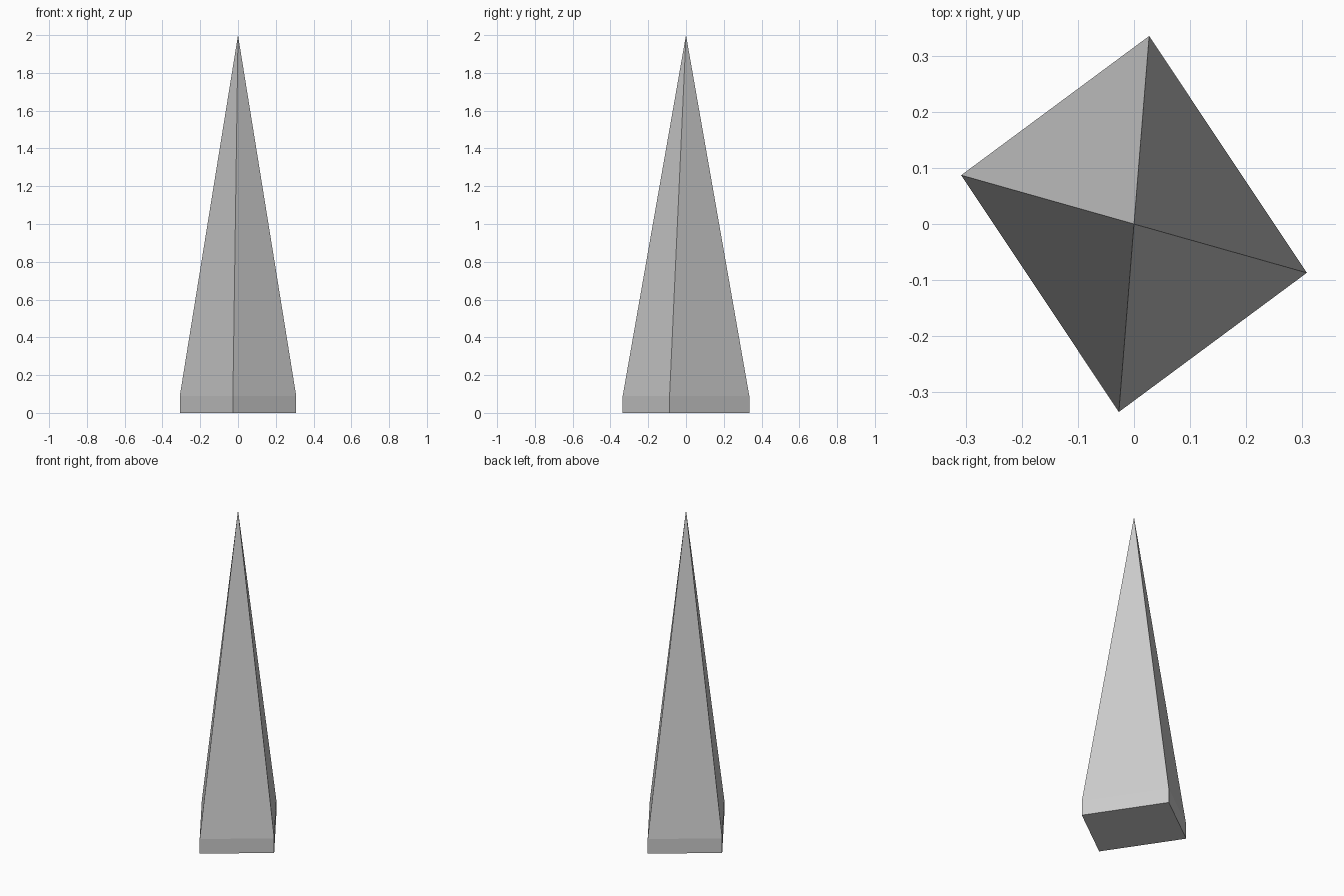
import bpy
import bmesh

if "Cube" in bpy.data.objects:
    bpy.data.objects.remove(bpy.data.objects["Cube"])

# Slightly skewed, rotated footprint; opposite corners mirror through the centre
half = [(0.308, -0.087), (0.027, 0.335)]
footprint = half + [(-x, -y) for x, y in half]
PLINTH, HEIGHT = 0.09, 2.0

bm = bmesh.new()

# Low plinth with closed underside
lower = [bm.verts.new((x, y, 0)) for x, y in footprint]
upper = [bm.verts.new((x, y, PLINTH)) for x, y in footprint]
apex = bm.verts.new((0, 0, HEIGHT))
bm.faces.new(lower[::-1])

# Plinth sides and tapering spike faces
for i in range(4):
    j = (i + 1) % 4
    bm.faces.new((lower[i], lower[j], upper[j], upper[i]))
    bm.faces.new((upper[i], upper[j], apex))

bmesh.ops.recalc_face_normals(bm, faces=bm.faces)
mesh = bpy.data.meshes.new("spike")
bm.to_mesh(mesh)
bm.free()
bpy.context.collection.objects.link(bpy.data.objects.new("spike", mesh))
